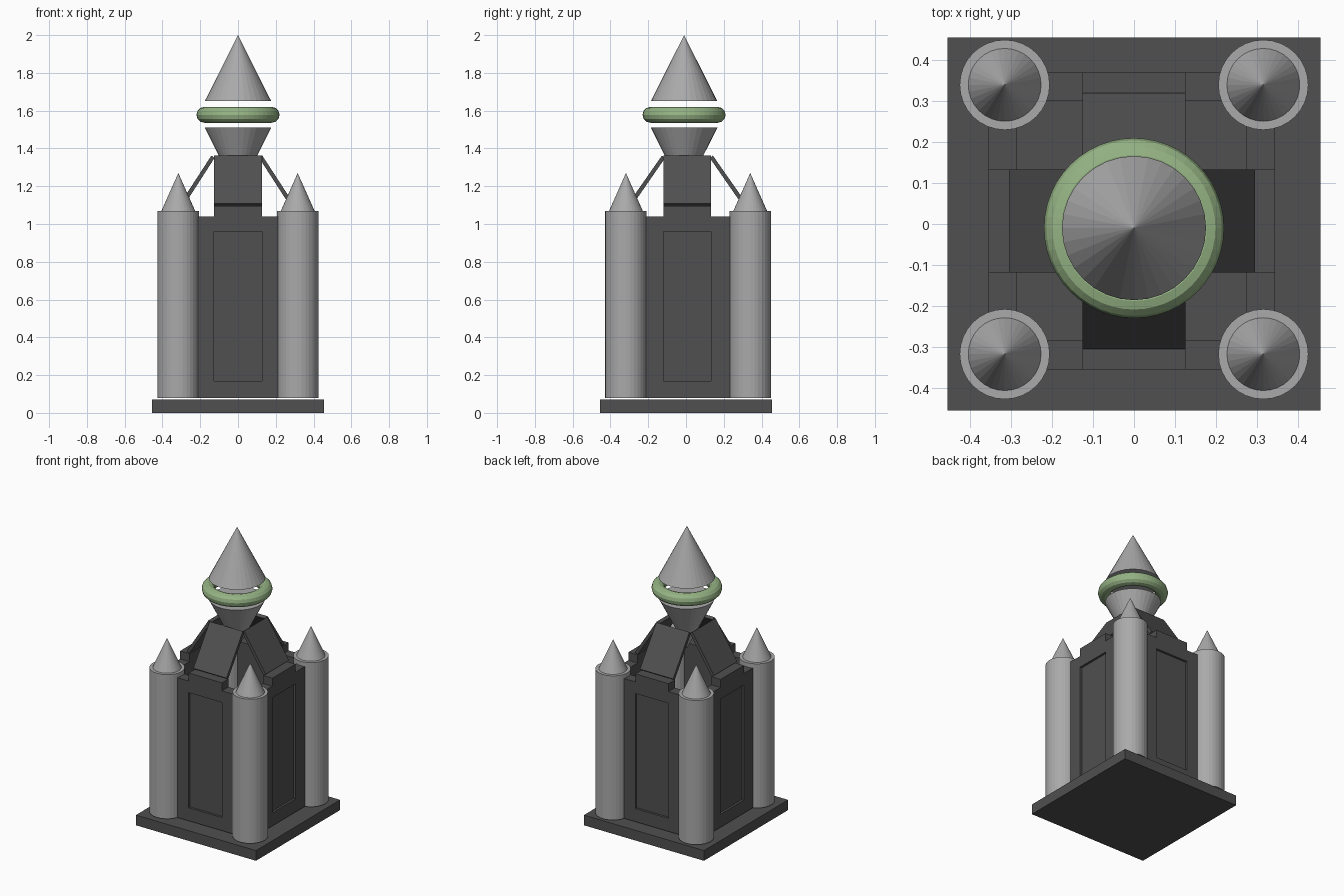
import bpy
import bmesh
from math import pi
from mathutils import Matrix, Vector

if "Cube" in bpy.data.objects:
    bpy.data.objects.remove(bpy.data.objects["Cube"])


def make_material(name, rgb):
    mat = bpy.data.materials.new(name)
    mat.use_nodes = True
    colour = (*rgb, 1)
    mat.diffuse_color = colour
    mat.node_tree.nodes["Principled BSDF"].inputs["Base Color"].default_value = colour
    return mat


DARK = make_material("dark stone", (0.08, 0.08, 0.08))
LIGHT = make_material("light stone", (0.4, 0.4, 0.4))
GREEN = make_material("sage green", (0.3, 0.45, 0.23))


def finish(obj, name, mat):
    obj.name = name
    obj.data.materials.append(mat)
    return obj


def cone(name, x, y, low, high, r_low, r_high, mat=LIGHT):
    bpy.ops.mesh.primitive_cone_add(
        vertices=32, radius1=r_low, radius2=r_high, depth=high - low,
        location=(x, y, (low + high) / 2))
    return finish(bpy.context.object, name, mat)


def box(name, low, high, mat=DARK):
    low, high = Vector(low), Vector(high)
    bpy.ops.mesh.primitive_cube_add(size=1, location=(low + high) / 2)
    obj = bpy.context.object
    obj.scale = high - low
    bpy.ops.object.transform_apply(location=True, rotation=False, scale=True)
    return finish(obj, name, mat)


def prism(name, points, sweep, mat=DARK):
    """Extrude a closed outline of 3D points along a sweep vector."""
    bm = bmesh.new()
    face = bm.faces.new([bm.verts.new(p) for p in points])
    out = bmesh.ops.extrude_face_region(bm, geom=[face])
    moved = [v for v in out["geom"] if isinstance(v, bmesh.types.BMVert)]
    bmesh.ops.translate(bm, verts=moved, vec=sweep)
    bmesh.ops.recalc_face_normals(bm, faces=bm.faces)
    mesh = bpy.data.meshes.new(name)
    bm.to_mesh(mesh)
    bm.free()
    obj = bpy.data.objects.new(name, mesh)
    bpy.context.collection.objects.link(obj)
    return finish(obj, name, mat)


# Square plinth
box("plinth", (-0.456, -0.456, 0), (0.456, 0.456, 0.07))

# Corner towers with pointed caps
BOTTOM = 0.08
for side, x in (("right", -0.316), ("left", 0.316)):
    for end, y in (("front", -0.318), ("back", 0.34)):
        cone(f"{end}_{side}_tower", x, y, BOTTOM, 1.07, 0.11, 0.11)
        cone(f"{end}_{side}_tower_cap", x, y, 1.07, 1.27, 0.089, 0)

# Stepped walls with recessed panels, and a sloping roof slab above each
HALF, STEP = 0.3, 0.126
CENTRE = Matrix.Translation((-0.006, 0.0075, 0))
for turn, side in enumerate(("front", "left", "back", "right")):
    reach = 0.3625 if turn % 2 == 0 else 0.35
    outline = [(-HALF, BOTTOM), (HALF, BOTTOM), (HALF, 1.04), (STEP, 1.04),
               (STEP, 1.095), (-STEP, 1.095), (-STEP, 1.04), (-HALF, 1.04)]
    wall = prism(f"{side}_wall", [(x, -reach, z) for x, z in outline], (0, 0.07, 0))

    cutter = box("panel_cutter", (-STEP, -reach - 0.05, 0.17), (STEP, -reach + 0.015, 0.96))
    cutter.hide_render = True
    cut = wall.modifiers.new("panel recess", "BOOLEAN")
    cut.operation = "DIFFERENCE"
    cut.solver = "EXACT"
    cut.object = cutter
    bpy.context.view_layer.objects.active = wall
    bpy.ops.object.modifier_apply(modifier=cut.name)
    bpy.data.objects.remove(cutter)

    foot = reach - 0.05
    slope = [(0.118, 1.35), (0.135, 1.362), (foot, 1.108), (foot - 0.018, 1.095)]
    roof = prism(f"{side}_roof_slab", [(-STEP, -r, z) for r, z in slope], (2 * STEP, 0, 0))

    spin = Matrix.Rotation(turn * pi / 2, 4, "Z")
    shift = CENTRE if turn % 2 else Matrix.Translation((0, 0.0075, 0))
    for part in (wall, roof):
        part.data.transform(shift @ spin)

# Inverted cone, floating ring and spire
AXIS_Y = -0.01
cone("lower_spire", 0, AXIS_Y, 1.16, 1.51, 0, 0.176)
bpy.ops.mesh.primitive_torus_add(
    major_segments=48, minor_segments=12, major_radius=0.178, minor_radius=0.042,
    location=(0, AXIS_Y, 1.578))
finish(bpy.context.object, "floating_ring", GREEN)
cone("upper_spire", 0, AXIS_Y, 1.65, 2.0, 0.176, 0)
